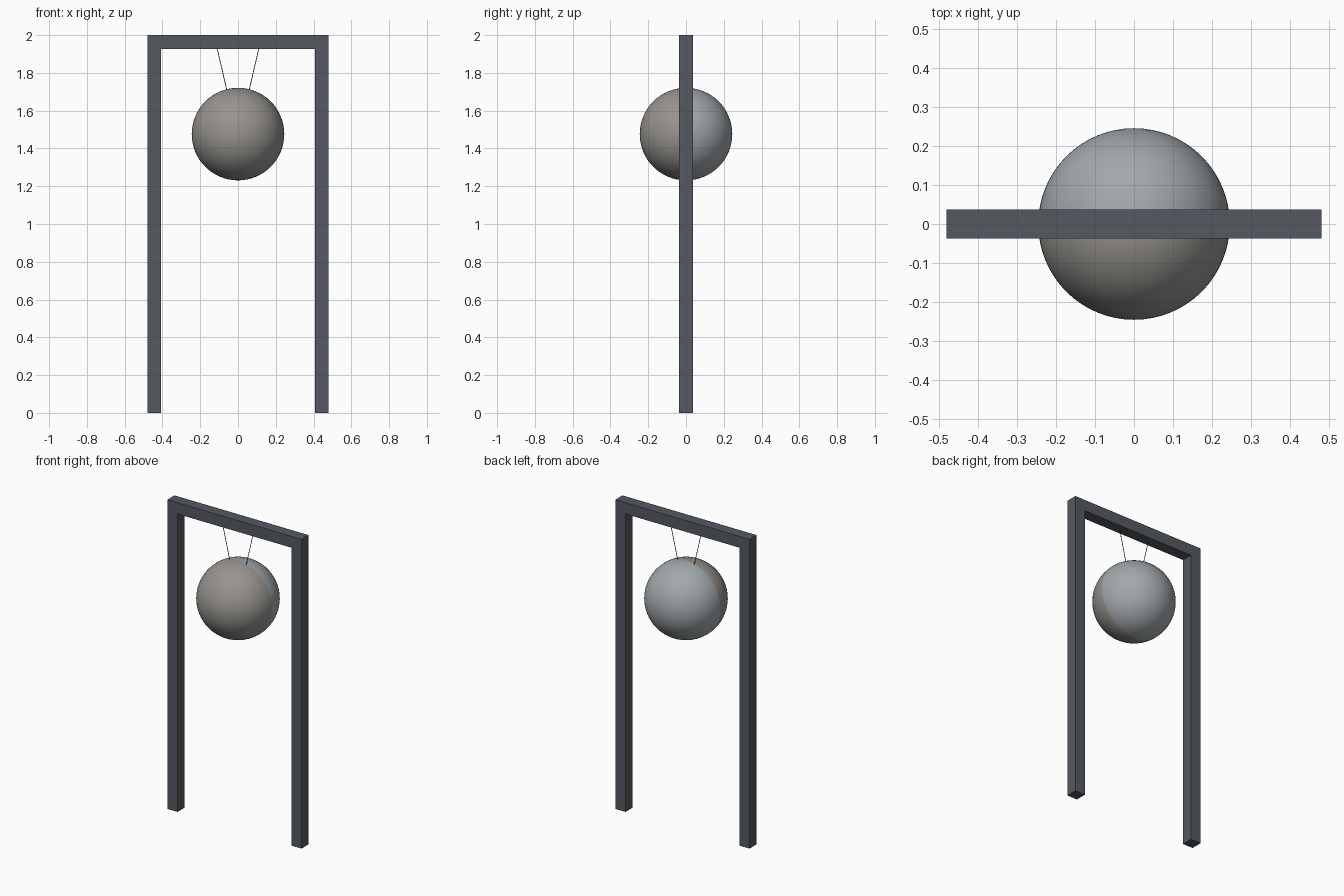
import bpy, bmesh, math
from mathutils import Vector

if "Cube" in bpy.data.objects:
    bpy.data.objects.remove(bpy.data.objects["Cube"])

W, T, H, D = 0.48, 0.073, 2.0, 0.0365   # half width, bar thickness, height, half depth
R, CZ = 0.245, 1.476                    # ball radius and centre height


def material(name, rgb):
    m = bpy.data.materials.new(name)
    m.diffuse_color = (*rgb, 1)
    m.use_nodes = True
    m.node_tree.nodes["Principled BSDF"].inputs["Base Color"].default_value = m.diffuse_color
    return m


def add_object(name, bm, *mats):
    me = bpy.data.meshes.new(name)
    bm.to_mesh(me)
    bm.free()
    ob = bpy.data.objects.new(name, me)
    bpy.context.collection.objects.link(ob)
    for m in mats:
        me.materials.append(m)
    return ob


dark = material("dark_steel", (0.09, 0.10, 0.12))
warm = material("warm_grey", (0.31, 0.295, 0.275))
cool = material("cool_grey", (0.36, 0.39, 0.41))

# Square-section portal frame: one arch profile extruded through its depth
profile = [(-W, 0), (-W + T, 0), (-W + T, H - T), (W - T, H - T),
           (W - T, 0), (W, 0), (W, H), (-W, H)]
bm = bmesh.new()
face = bm.faces.new([bm.verts.new((x, -D, z)) for x, z in profile])
ext = bmesh.ops.extrude_face_region(bm, geom=[face])
moved = [v for v in ext["geom"] if isinstance(v, bmesh.types.BMVert)]
bmesh.ops.translate(bm, vec=(0, 2 * D, 0), verts=moved)
bmesh.ops.recalc_face_normals(bm, faces=bm.faces)
add_object("frame", bm, dark)

# Hanging ball, poles along y, front half warm and back half cool
bm = bmesh.new()
bmesh.ops.create_uvsphere(bm, u_segments=64, v_segments=32, radius=R)
for v in bm.verts:
    v.co = Vector((v.co.x, -v.co.z, v.co.y + CZ))
for f in bm.faces:
    f.smooth = True
    f.material_index = 0 if f.calc_center_median().y < 0 else 1
add_object("ball", bm, warm, cool)

# Two thin wires converging from the beam to the ball
for name, side in (("left_wire", -1), ("right_wire", 1)):
    top, low = Vector((side * 0.111, 0, H - T + 0.005)), Vector((side * 0.057, 0, 1.70))
    axis = top - low
    bpy.ops.mesh.primitive_cylinder_add(vertices=8, radius=0.002, depth=axis.length,
                                        location=(top + low) / 2)
    ob = bpy.context.object
    ob.name = name
    ob.rotation_euler = axis.to_track_quat('Z', 'Y').to_euler()
    ob.data.materials.append(dark)
    bpy.ops.object.shade_smooth_by_angle(angle=math.radians(50))
